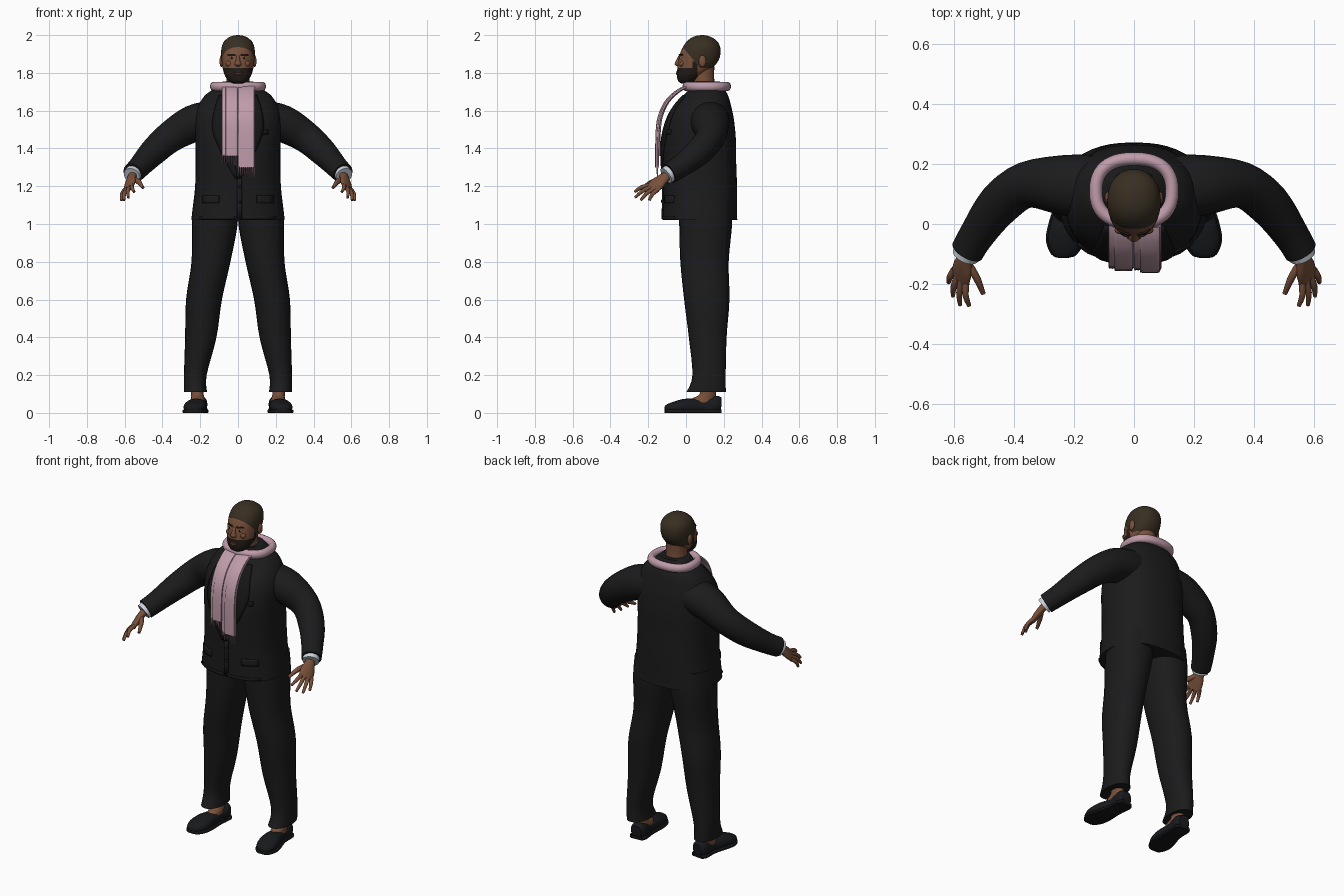
import bpy, bmesh, math, random
from mathutils import Vector
from mathutils.bvhtree import BVHTree

random.seed(4)
if "Cube" in bpy.data.objects:
    bpy.data.objects.remove(bpy.data.objects["Cube"])


def material(name, r, g, b):
    m = bpy.data.materials.new(name)
    m.use_nodes = True
    m.diffuse_color = (r, g, b, 1)
    m.node_tree.nodes["Principled BSDF"].inputs["Base Color"].default_value = (r, g, b, 1)
    return m


SUIT = material("suit black", .011, .011, .012)
LAPEL = material("lapel black", .008, .008, .009)
SHOE = material("shoe black", .009, .01, .012)
SKIN = material("brown skin", .19, .08, .042)
LIP = material("lip brown", .13, .05, .035)
HAIR = material("cropped hair", .04, .028, .016)
BEARD = material("beard dark", .016, .011, .008)
PINK = material("scarf pink", .52, .33, .40)
WHITE = material("shirt white", .6, .65, .7)


def finish(bm, name, *mats):
    bmesh.ops.recalc_face_normals(bm, faces=bm.faces)
    me = bpy.data.meshes.new(name)
    bm.to_mesh(me)
    bm.free()
    ob = bpy.data.objects.new(name, me)
    bpy.context.collection.objects.link(ob)
    for m in mats:
        me.materials.append(m)
    bpy.ops.object.select_all(action='DESELECT')
    ob.select_set(True)
    bpy.context.view_layer.objects.active = ob
    bpy.ops.object.shade_smooth_by_angle(angle=math.radians(45))
    return ob


def spline(rows, steps):
    """Catmull-Rom through rows of numbers."""
    out = []
    for i in range(len(rows) - 1):
        a, b, c, d = (rows[min(max(i + k, 0), len(rows) - 1)] for k in (-1, 0, 1, 2))
        for s in range(steps):
            t = s / steps
            out.append([q + .5 * t * (r - p + t * (2*p - 5*q + 4*r - w + t * (3*(q - r) + w - p)))
                        for p, q, r, w in zip(a, b, c, d)])
    return out + [list(rows[-1])]


def loft(rows, ref=(1, 0, 0), side=1, power=2, n=24, steps=4, level=False, zmin=None, zmax=None):
    """Skin over sections (x, y, z, half width along ref, half depth)."""
    rows = spline(rows, steps)
    pts = [Vector(r[:3]) for r in rows]
    bm = bmesh.new()
    rings = []
    for i, (c, r) in enumerate(zip(pts, rows)):
        t = (pts[min(i + 1, len(pts) - 1)] - pts[max(i - 1, 0)]).normalized()
        if level:
            t = Vector((0, 0, 1))
        u = Vector(ref)
        u = (u - t * u.dot(t)).normalized()
        v = t.cross(u)
        ring = []
        for k in range(n):
            a = math.tau * k / n
            cu, sv = (math.copysign(abs(f) ** (2 / power), f) for f in (math.cos(a), math.sin(a)))
            p = c + u * cu * max(r[3], .001) + v * sv * max(r[4], .001)
            if zmin is not None:
                p.z = max(p.z, zmin)
            if zmax is not None:
                p.z = min(p.z, zmax)
            ring.append(bm.verts.new((p.x * side, p.y, p.z)))
        rings.append(ring)
    for a, b in zip(rings, rings[1:]):
        for k in range(n):
            bm.faces.new((a[k], a[(k + 1) % n], b[(k + 1) % n], b[k]))
    bm.faces.new(rings[0])
    bm.faces.new(rings[-1])
    return bm


def ball(name, loc, size, mat):
    bm = bmesh.new()
    bmesh.ops.create_uvsphere(bm, u_segments=16, v_segments=10, radius=1)
    bmesh.ops.scale(bm, vec=size, verts=bm.verts)
    bmesh.ops.translate(bm, vec=loc, verts=bm.verts)
    return finish(bm, name, mat)


def front_y(tree, x, z):
    hit = tree.ray_cast(Vector((x, -1, z)), Vector((0, 1, 0)))[0]
    return hit.y if hit else 0


def plate(name, tree, rows, side, mat, lift=.006):
    """Thin cloth piece draped on the front; rows are (inner x, outer x, z)."""
    bm = bmesh.new()
    grid = []
    for xi, xo, z in spline(rows, 3):
        xs = [side * (xi + (xo - xi) * k / 4) for k in range(5)]
        grid.append([bm.verts.new((x, front_y(tree, x, z) - lift, z)) for x in xs])
    for a, b in zip(grid, grid[1:]):
        for k in range(4):
            bm.faces.new((a[k], a[k + 1], b[k + 1], b[k]))
    ob = finish(bm, name, mat)
    mod = ob.modifiers.new("thickness", 'SOLIDIFY')
    mod.thickness = .009
    mod.offset = 0


# Jacket body
bm = loft([(0, .075, 1.02, .247, .197), (0, .075, 1.06, .243, .195), (0, .075, 1.2, .227, .195),
           (0, .07, 1.35, .224, .195), (0, .07, 1.45, .226, .194), (0, .077, 1.55, .228, .177),
           (0, .088, 1.62, .212, .152), (0, .105, 1.68, .176, .118), (0, .11, 1.72, .12, .09),
           (0, .105, 1.755, .08, .075)], power=2.4, n=48, level=True)
body = BVHTree.FromBMesh(bm)
finish(bm, "jacket_body", SUIT)

# Jacket details
for side, tag in ((1, "left"), (-1, "right")):
    plate(tag + "_lapel", body, [(.06, .1, 1.68), (.06, .125, 1.6), (.045, .135, 1.5),
                                 (.025, .09, 1.38), (.002, .015, 1.24)], side, LAPEL)
    plate(tag + "_hip_pocket_flap", body, [(.1, .185, 1.15), (.1, .185, 1.11)], side, SUIT, .003)
    plate(tag + "_hem_band", body, [(.01, .2, 1.04), (.01, .2, 1.025)], side, SUIT, .003)
plate("breast_pocket", body, [(.1, .16, 1.5), (.1, .16, 1.475)], 1, LAPEL, .004)
plate("front_overlap", body, [(-.005, .02, 1.24), (-.005, .02, 1.03)], 1, SUIT, .004)
for z in (1.2, 1.12):
    ball("jacket_button", (0.01, front_y(body, 0, z) - .008, z), (.009, .005, .009), LAPEL)

for side, tag in ((1, "left"), (-1, "right")):
    # Trouser leg
    finish(loft([(.12, .1, 1.12, .115, .14), (.123, .104, 1, .121, .14), (.143, .098, .8, .103, .128),
                 (.18, .11, .6, .095, .12), (.197, .115, .4, .083, .1), (.226, .122, .2, .06, .088),
                 (.225, .107, .11, .061, .104)], side=side, power=2.2, level=True),
           tag + "_trouser_leg", SUIT)
    # Ankle and instep
    finish(loft([(.212, .09, .045, .04, .075), (.212, .095, .075, .036, .065),
                 (.215, .115, .1, .033, .043), (.22, .12, .17, .033, .04)], side=side, level=True),
           tag + "_ankle", SKIN)
    # Shoe upper and sole
    shoe = [(.205, .185, .045, .03, .035), (.207, .16, .045, .045, .046), (.212, .08, .035, .043, .04),
            (.222, 0, .035, .056, .04), (.232, -.06, .028, .057, .032), (.238, -.1, .022, .037, .022),
            (.239, -.112, .02, .016, .012)]
    finish(loft(shoe, side=side, power=2.3, zmin=.012), tag + "_shoe", SHOE)
    sole = [(x, y, .008, w + .006, .012) for x, y, z, w, h in shoe]
    finish(loft(sole, side=side, power=4, zmin=0, zmax=.018), tag + "_shoe_sole", LAPEL)
    finish(loft([(.208, .12, 0, .046, .062), (.208, .12, .03, .045, .06)], side=side, level=True),
           tag + "_shoe_heel", SHOE)
    # Sleeve and shirt cuff
    finish(loft([(.13, .12, 1.555, .11, .1), (.24, .13, 1.53, .1, .098), (.36, .13, 1.46, .077, .083),
                 (.45, .065, 1.38, .072, .073), (.52, -.03, 1.305, .06, .06),
                 (.556, -.09, 1.268, .056, .056)], ref=(0, 1, 0), side=side),
           tag + "_sleeve", SUIT)
    finish(loft([(.545, -.07, 1.28, .046, .046), (.562, -.105, 1.256, .046, .046)],
                ref=(0, 1, 0), side=side), tag + "_shirt_cuff", WHITE)
    # Hand: palm, four fingers and a thumb
    spread = (-.07, -.085, .045)
    finish(loft([(.55, -.085, 1.268, .026, .022), (.563, -.115, 1.245, .03, .021),
                 (.572, -.15, 1.215, .042, .019), (.58, -.182, 1.186, .042, .014)],
                ref=spread, side=side), tag + "_palm", SKIN)
    tips = [("index", (.55, -.272, 1.17)), ("middle", (.58, -.27, 1.14)),
            ("ring", (.604, -.24, 1.125)), ("little", (.618, -.195, 1.125))]
    for k, (finger, tip) in enumerate(tips):
        base = Vector((.58, -.175, 1.192)) + Vector(spread).normalized() * (.032 - .0215 * k)
        tip = Vector(tip)
        mid = (base + tip) / 2 + Vector((.006, -.004, .006))
        finish(loft([(*base, .012, .012), (*mid, .0105, .0105), (*tip, .007, .007)],
                    ref=spread, side=side, n=10), f"{tag}_{finger}_finger", SKIN)
    finish(loft([(.555, -.13, 1.24, .014, .014), (.525, -.18, 1.222, .014, .013),
                 (.503, -.232, 1.192, .008, .008)], ref=(0, 0, 1), side=side, n=10),
           tag + "_thumb", SKIN)

# Neck
finish(loft([(0, .1, 1.68, .065, .065), (0, .09, 1.76, .06, .06), (0, .09, 1.83, .06, .06)],
            level=True), "neck", SKIN)

# Head, coloured in hair, beard and skin areas along clean cuts
bm = loft([(0, .005, 1.745, .03, .032), (0, .008, 1.757, .05, .05), (0, .02, 1.785, .069, .068),
           (0, .045, 1.82, .08, .091), (0, .067, 1.87, .087, .107), (0, .079, 1.92, .089, .104),
           (0, .085, 1.96, .078, .086), (0, .085, 1.986, .052, .056), (0, .085, 1.997, .025, .027),
           (0, .085, 2, .003, .003)], power=2.15, n=40, level=True)
cuts = [((0, -.01, 1.928), (0, 1.2, 1)), ((0, 0, 1.825), (0, 0, 1)), ((0, .06, 1.8), (0, 1, 0)),
        ((0, .035, 1.8), (0, 1, 0)), ((0, 0, 1.86), (0, 0, 1))]
for co, no in cuts:
    bmesh.ops.bisect_plane(bm, geom=bm.verts[:] + bm.edges[:] + bm.faces[:], plane_co=co, plane_no=no)
for f in bm.faces:
    c = f.calc_center_median()
    if c.z > 1.825 and c.z - 1.928 + 1.2 * (c.y + .01) > 0:
        f.material_index = 1
    elif c.y < .06 and (c.z < 1.825 or (c.y > .035 and c.z < 1.86)):
        f.material_index = 2
face = BVHTree.FromBMesh(bm)
finish(bm, "head", SKIN, HAIR, BEARD)

# Face features
finish(loft([(0, -.03, 1.892, .009, .009), (0, -.04, 1.865, .011, .013), (0, -.045, 1.846, .018, .015),
             (0, -.038, 1.834, .012, .008)], level=True), "nose", SKIN)
ball("lower_lip", (0, front_y(face, 0, 1.795), 1.795), (.022, .006, .006), LIP)
ball("upper_lip", (0, front_y(face, 0, 1.804), 1.804), (.024, .005, .004), LIP)
for side, tag in ((1, "left"), (-1, "right")):
    x = .034 * side
    y = front_y(face, x, 1.878)
    ball(tag + "_eye", (x, y + .003, 1.878), (.013, .006, .006), WHITE)
    ball(tag + "_iris", (x, y - .001, 1.878), (.0055, .004, .0055), BEARD)
    plate(tag + "_eyebrow", face, [(.016, .05, 1.9), (.014, .054, 1.893)], side, BEARD, .002)
    ball(tag + "_cheek", (.045 * side, front_y(face, .045 * side, 1.848) + .009, 1.848), (.02, .013, .016), SKIN)
    ball(tag + "_ear", (.088 * side, .087, 1.862), (.01, .02, .031), SKIN)

# Scarf loop round the collar
bm = bmesh.new()
rows = []
for i in range(48):
    a = math.tau * i / 48
    c, s = (math.copysign(abs(f) ** .82, f) for f in (math.cos(a), math.sin(a)))
    out = Vector((math.cos(a), math.sin(a), 0))
    mid = Vector((.127 * c, .11 + .107 * s, 1.728))
    rows.append([bm.verts.new(mid + out * .022 * math.cos(b) + Vector((0, 0, .025 * math.sin(b))))
                 for b in (math.tau * k / 12 for k in range(12))])
for i in range(48):
    for k in range(12):
        a, b = rows[i], rows[(i + 1) % 48]
        bm.faces.new((a[k], a[(k + 1) % 12], b[(k + 1) % 12], b[k]))
finish(bm, "scarf_loop", PINK)

# Hanging scarf tails: two folded layers each, with fringe
for tag, x, w, end, push in (("right", -.043, .042, 1.36, 0), ("left", .045, .046, 1.3, -.006)):
    path = [(.0, 1.725), (-.045, 1.7), (-.1, 1.645), (-.137, 1.56), (-.147, 1.46), (-.148, end)]
    for layer, dx, shrink, dy in (("under", 0, 1, .006), ("fold", .008, .72, -.003)):
        finish(loft([(x + dx, y + push + dy, z, w * shrink, .006) for y, z in path],
                    power=5, n=20), f"{tag}_scarf_{layer}", PINK)
    for k in range(9):
        fx = x - w + w * (2 * k + 1) / 9
        drop = random.uniform(.03, .055)
        finish(loft([(fx, -.146 + push, end + .005, .0032, .004),
                     (fx, -.146 + push, end - drop, .0026, .003)], n=6, steps=1, level=True),
               tag + "_scarf_fringe", PINK)
